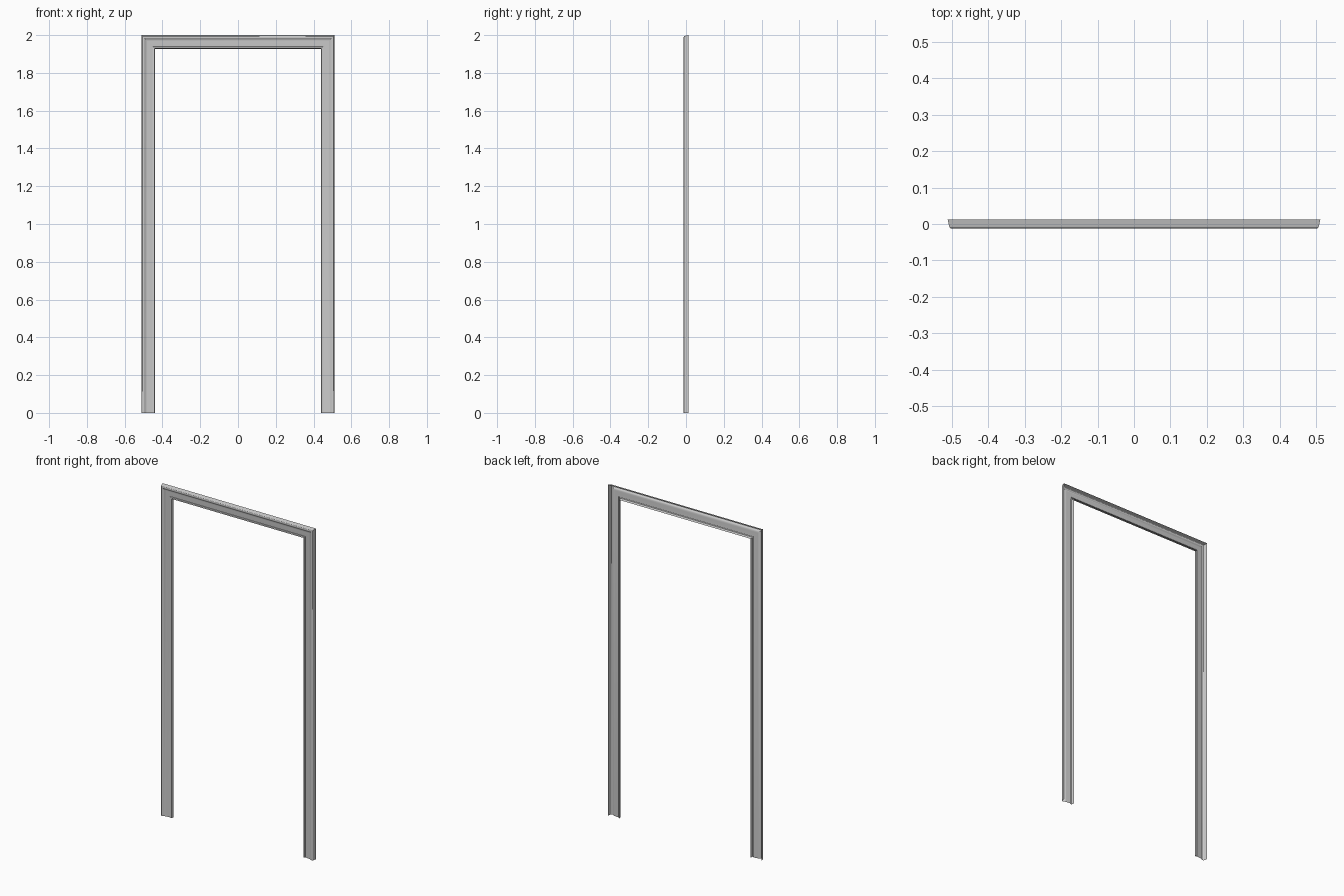
import bpy, bmesh, math

if "Cube" in bpy.data.objects:
    bpy.data.objects.remove(bpy.data.objects["Cube"])

HALF_WIDTH, HEIGHT = 0.512, 2.0

# Moulding section: (inset from the outer edge, depth), front is -y
profile = [(0.0, 0.012), (0.004, -0.006)]
# rounded outer shoulder
for i in range(1, 5):
    a = math.radians(90 * i / 4)
    profile.append((0.010 - 0.006 * math.cos(a), -0.006 - 0.006 * math.sin(a)))
profile += [(0.014, -0.012), (0.017, -0.0105)]
# hollow ogee sweeping back towards the opening
for i in range(1, 7):
    t = i / 6
    profile.append((0.017 + 0.016 * t, -0.0105 + 0.007 * (1 - (1 - t) ** 2)))
# gently sloping flat, then the small inner bead and return
profile += [(0.060, 0.0), (0.0605, -0.003)]
for i in range(0, 6):
    a = math.radians(180 * i / 5)
    profile.append((0.066 - 0.0045 * math.cos(a), -0.003 - 0.003 * math.sin(a)))
profile += [(0.0725, 0.012)]


def station(bm, side, top):
    """One copy of the section, mitred when it sits at the top corner."""
    return [bm.verts.new((side * (HALF_WIDTH - u), y, HEIGHT - u if top else 0.0))
            for u, y in profile]


# Sweep the section up one leg, across the head and down the other leg
bm = bmesh.new()
rows = [station(bm, s, t) for s, t in ((-1, False), (-1, True), (1, True), (1, False))]
for a, b in zip(rows, rows[1:]):
    for j in range(len(profile) - 1):
        bm.faces.new((a[j], a[j + 1], b[j + 1], b[j]))

mesh = bpy.data.meshes.new("door_casing")
bm.to_mesh(mesh)
bm.free()
casing = bpy.data.objects.new("door_casing", mesh)
bpy.context.collection.objects.link(casing)
bpy.context.view_layer.objects.active = casing
casing.select_set(True)
bpy.ops.object.shade_smooth_by_angle(angle=math.radians(30))
